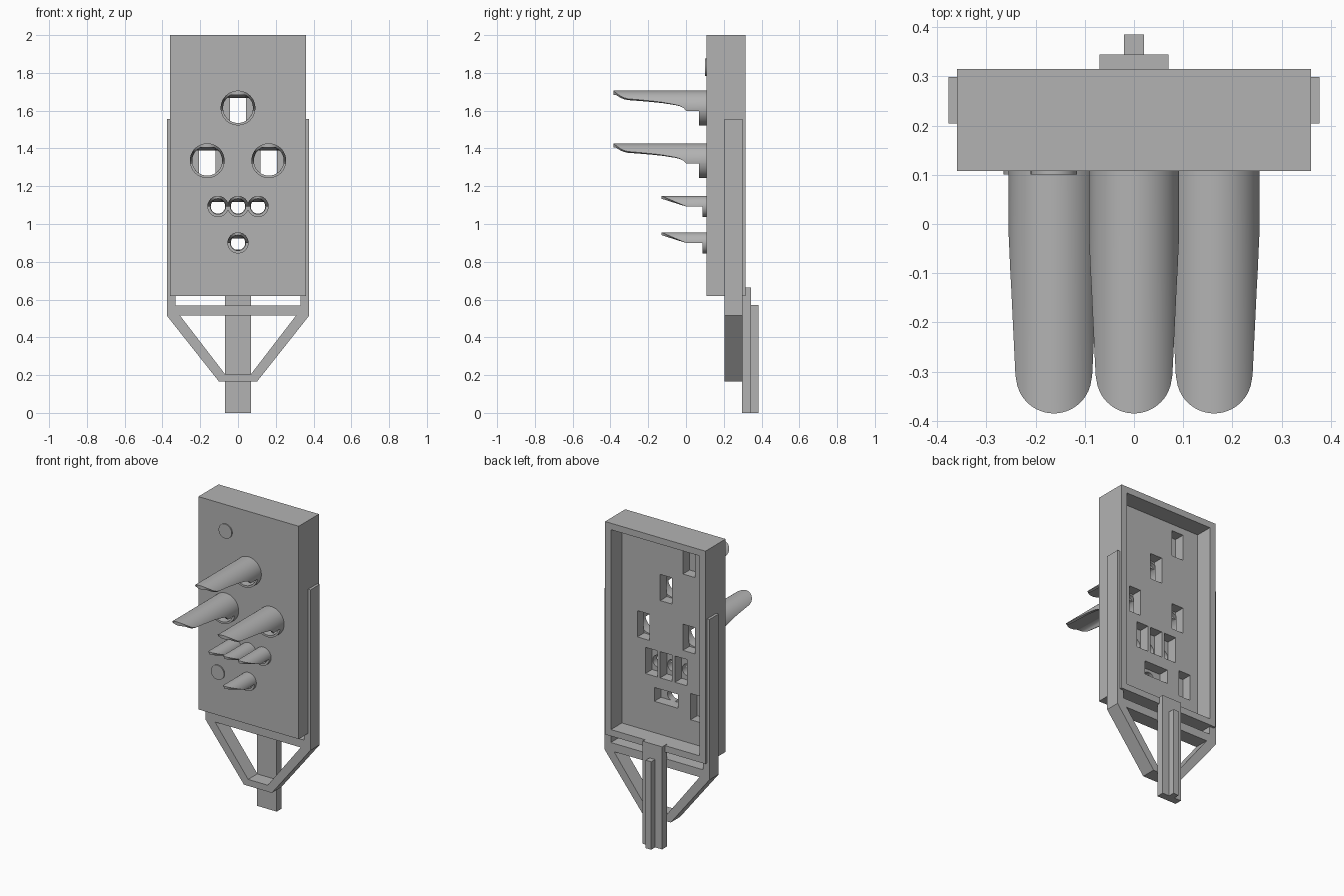
import bpy, bmesh, math

if "Cube" in bpy.data.objects:
    bpy.data.objects.remove(bpy.data.objects["Cube"], do_unlink=True)

GREY = 0.45
grey = bpy.data.materials.new("plain grey")
grey.use_nodes = True
grey.diffuse_color = (GREY, GREY, GREY, 1)
grey.node_tree.nodes["Principled BSDF"].inputs["Base Color"].default_value = (GREY, GREY, GREY, 1)


def finish(name, bm):
    bmesh.ops.recalc_face_normals(bm, faces=bm.faces)
    mesh = bpy.data.meshes.new(name)
    bm.to_mesh(mesh)
    bm.free()
    mesh.materials.append(grey)
    ob = bpy.data.objects.new(name, mesh)
    bpy.context.collection.objects.link(ob)
    return ob


def prisms(name, outlines, y0, y1):
    """Extrude outlines given in x and z from y0 to y1."""
    bm = bmesh.new()
    for pts in outlines:
        a = [bm.verts.new((x, y0, z)) for x, z in pts]
        b = [bm.verts.new((x, y1, z)) for x, z in pts]
        bm.faces.new(a)
        bm.faces.new(b[::-1])
        for i in range(len(a)):
            j = (i + 1) % len(a)
            bm.faces.new((a[i], b[i], b[j], a[j]))
    return finish(name, bm)


def rect(x0, x1, z0, z1):
    return [(x0, z0), (x1, z0), (x1, z1), (x0, z1)]


def disc(x, z, r, n=48):
    return [(x + r * math.cos(i * math.tau / n), z + r * math.sin(i * math.tau / n)) for i in range(n)]


def flip(pts):
    return [(-x, z) for x, z in pts]


def cut(ob, outline, y0, y1):
    cutter = prisms("cutter", [outline], y0, y1)
    cutter.hide_render = True
    mod = ob.modifiers.new("cut", 'BOOLEAN')
    mod.operation = 'DIFFERENCE'
    mod.solver = 'EXACT'
    mod.object = cutter
    bpy.context.view_layer.objects.active = ob
    bpy.ops.object.modifier_apply(modifier=mod.name)
    bpy.data.objects.remove(cutter, do_unlink=True)


def lerp_profile(profile, z):
    for (z0, y0), (z1, y1) in zip(profile, profile[1:]):
        if z <= z1:
            return y0 + (y1 - y0) * max(0, (z - z0) / (z1 - z0))
    return profile[-1][1]


def visor(name, cx, cz, r, ri, collar, profile, tip, tip_r, ceil_back, ceil_tip):
    """Hooded tube: a low collar below, a long hood above with a sloping ceiling."""
    shelf = math.asin(profile[0][0] / r)
    low = [-math.pi / 2 + (shelf + math.pi / 2) * i / 14 for i in range(15)]
    high = [shelf + (math.pi / 2 - shelf) * i / 24 for i in range(25)]
    half = [(t, collar) for t in low]
    for t in high:
        x = min(abs(r * math.cos(t)), tip_r)
        nose = tip + tip_r - math.sqrt(tip_r ** 2 - x ** 2) if tip_r else tip
        half.append((t, max(lerp_profile(profile, r * math.sin(t)), nose)))
    columns = half + [(math.pi - t, y) for t, y in half[-2:0:-1]]
    back = 0.113
    bm = bmesh.new()
    rings = []
    for t, y in columns:
        c, s = math.cos(t), math.sin(t)

        def inner(yy):
            ceiling = ceil_back + (ceil_tip - ceil_back) * (back - yy) / (back - tip)
            return (cx + ri * c, yy, cz + min(ri * s, ceiling))
        pts = [(cx + r * c, back, cz + r * s), (cx + r * c, y, cz + r * s), inner(y), inner(back)]
        rings.append([bm.verts.new(p) for p in pts])
    for a, b in zip(rings, rings[1:] + rings[:1]):
        for i in range(4):
            j = (i + 1) % 4
            bm.faces.new((a[i], a[j], b[j], b[i]))
    bmesh.ops.remove_doubles(bm, verts=bm.verts, dist=0.00001)
    return finish(name, bm)


# Lamp and plug layout
big = [(0, 1.614), (-0.163, 1.335), (0.163, 1.335)]
row = [(-0.106, 1.093), (0, 1.093), (0.106, 1.093)]
low_lamp = (0, 0.9)
plugs = [(-0.163, 1.83), (-0.218, 0.9)]

# Housing: open at the back, pockets behind each lamp, round bores in front
housing = prisms("housing", [rect(-0.36, 0.36, 0.62, 2.0)], 0.108, 0.315)
cut(housing, rect(-0.318, 0.318, 0.662, 1.958), 0.203, 0.4)
for x, z in big + plugs:
    cut(housing, rect(x - 0.043, x + 0.043, z - 0.085, z + 0.085), 0.135, 0.25)
for x, z in row:
    cut(housing, rect(x - 0.043, x + 0.043, z - 0.065, z + 0.105), 0.135, 0.25)
cut(housing, rect(-0.085, 0.085, 0.865, 0.955), 0.135, 0.25)
for x, z in big:
    cut(housing, disc(x, z, 0.079), 0.05, 0.14)
for x, z in row + [low_lamp]:
    cut(housing, disc(x, z, 0.038), 0.05, 0.14)

# Hooded visors
big_profile = [(-0.015, 0.0), (0.0, -0.012), (0.015, -0.04), (0.033, -0.14), (0.045, -0.26), (0.055, -0.4)]
small_profile = [(0.0, 0.0), (0.056, -0.13)]
for i, (x, z) in enumerate(big):
    visor(f"large_visor_{i + 1}", x, z, 0.092, 0.079, 0.07, big_profile, -0.385, 0.077, 0.053, 0.07)
for i, (x, z) in enumerate(row + [low_lamp]):
    visor(f"small_visor_{i + 1}", x, z, 0.056, 0.041, 0.088, small_profile, -0.13, 0, 0.024, 0.048)

# Round blanking plugs on the front
prisms("blanking_plugs", [disc(x, z, 0.047) for x, z in plugs], 0.101, 0.112)

# Hanging bracket: side straps, crossbar and tapered lower frame
strap = rect(0.33, 0.377, 0.515, 1.555)
strut = [(0.377, 0.515), (0.307, 0.515), (0.07, 0.207), (0.1, 0.165)]
crossbar = rect(-0.33, 0.33, 0.515, 0.569)
foot = [(-0.1, 0.165), (0.1, 0.165), (0.07, 0.207), (-0.07, 0.207)]
prisms("bracket", [strap, flip(strap), strut, flip(strut), crossbar, foot], 0.204, 0.299)

# Mounting post with a rear rib
prisms("post", [rect(-0.07, 0.07, 0, 0.665)], 0.297, 0.345)
prisms("post_rib", [rect(-0.02, 0.02, 0, 0.57)], 0.344, 0.385)

# Shading
for ob in bpy.context.collection.objects:
    if ob.type == 'MESH' and ob.data.materials and ob.data.materials[0] == grey:
        ob.select_set(True)
        bpy.context.view_layer.objects.active = ob
bpy.ops.object.shade_smooth_by_angle(angle=math.radians(30))
